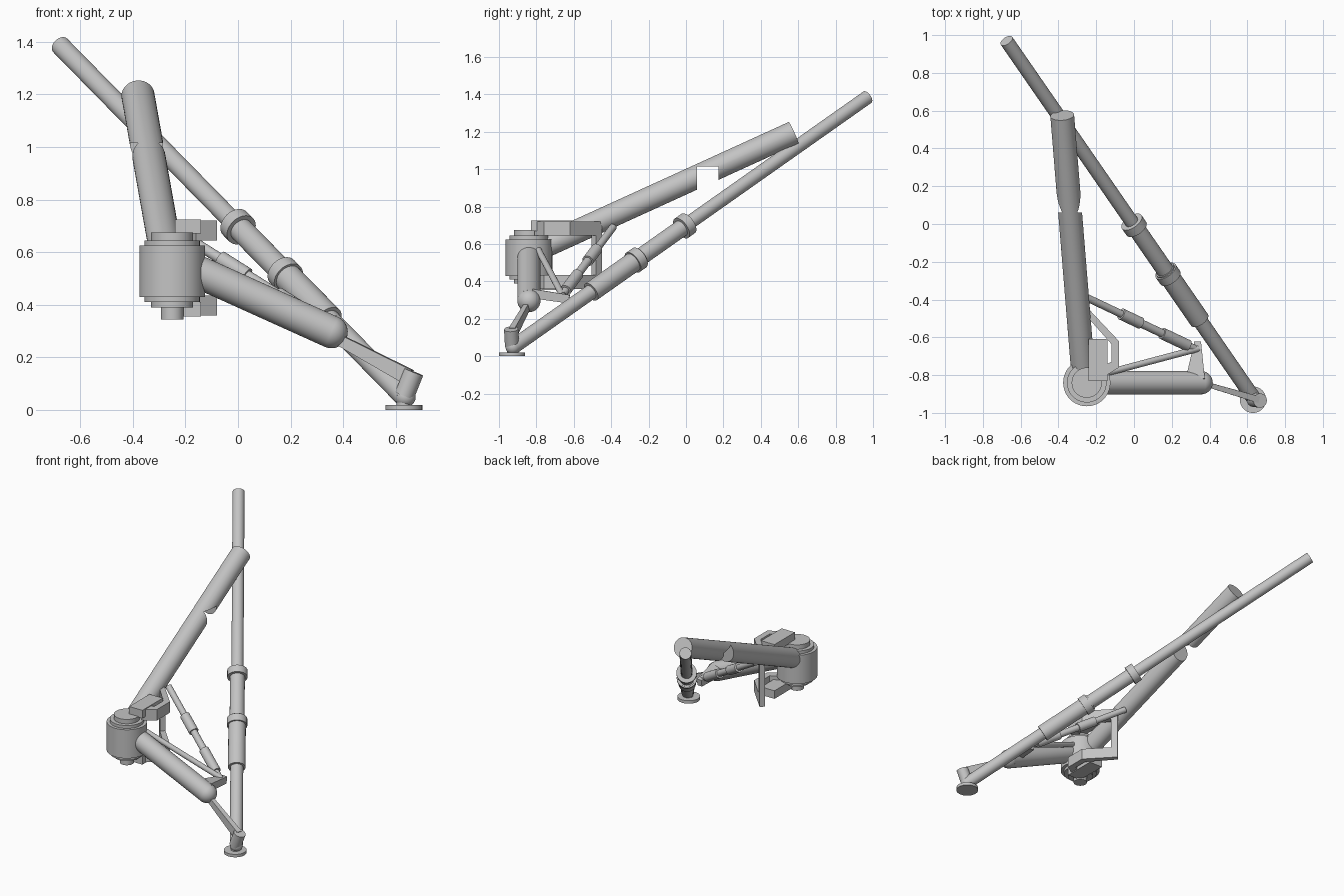
import bpy, bmesh, math
from mathutils import Vector

default = bpy.data.objects.get("Cube")
if default:
    bpy.data.objects.remove(default, do_unlink=True)

grey = bpy.data.materials.new("plain_grey")
grey.use_nodes = True
COLOUR = (0.55, 0.55, 0.55, 1)
grey.diffuse_color = COLOUR
grey.node_tree.nodes["Principled BSDF"].inputs["Base Color"].default_value = COLOUR


def finish(name, bm, smooth=True):
    bmesh.ops.recalc_face_normals(bm, faces=bm.faces)
    mesh = bpy.data.meshes.new(name)
    bm.to_mesh(mesh)
    bm.free()
    mesh.materials.append(grey)
    ob = bpy.data.objects.new(name, mesh)
    bpy.context.collection.objects.link(ob)
    bpy.ops.object.select_all(action='DESELECT')
    ob.select_set(True)
    bpy.context.view_layer.objects.active = ob
    if smooth:
        bpy.ops.object.shade_smooth_by_angle(angle=math.radians(35))
    return ob


def tube(name, a, b, r, sides=40):
    """Solid cylinder between two points."""
    a, b = Vector(a), Vector(b)
    bm = bmesh.new()
    bmesh.ops.create_cone(bm, cap_ends=True, segments=sides, radius1=r, radius2=r, depth=(b - a).length)
    turn = (b - a).to_track_quat('Z', 'Y').to_matrix().to_4x4()
    bmesh.ops.transform(bm, matrix=turn, verts=bm.verts)
    bmesh.ops.translate(bm, vec=(a + b) / 2, verts=bm.verts)
    return finish(name, bm)


def prism(name, outline, z0, z1):
    """Plan outline raised from z0 to z1."""
    bm = bmesh.new()
    face = bm.faces.new([bm.verts.new((x, y, z0)) for x, y in outline])
    up = bmesh.ops.extrude_face_region(bm, geom=[face])["geom"]
    bmesh.ops.translate(bm, vec=(0, 0, z1 - z0), verts=[v for v in up if isinstance(v, bmesh.types.BMVert)])
    return finish(name, bm, False)


def box(name, x0, x1, y0, y1, z0, z1):
    return prism(name, [(x0, y0), (x1, y0), (x1, y1), (x0, y1)], z0, z1)


def ball(name, centre, r):
    bm = bmesh.new()
    bmesh.ops.create_uvsphere(bm, u_segments=32, v_segments=16, radius=r)
    bmesh.ops.translate(bm, vec=centre, verts=bm.verts)
    return finish(name, bm)


def bar(name, a, b, size_a, size_b):
    """Tapered rectangular bar; sizes are (width, height)."""
    a, b = Vector(a), Vector(b)
    side = (b - a).cross(Vector((0, 0, 1))).normalized()
    up = side.cross(b - a).normalized()
    bm = bmesh.new()
    rings = []
    for p, (w, h) in ((a, size_a), (b, size_b)):
        rings.append([bm.verts.new(p + side * w / 2 * i + up * h / 2 * j)
                      for i, j in ((-1, -1), (1, -1), (1, 1), (-1, 1))])
    for ring in rings:
        bm.faces.new(ring)
    for k in range(4):
        n = (k + 1) % 4
        bm.faces.new((rings[0][k], rings[0][n], rings[1][n], rings[1][k]))
    return finish(name, bm, False)


# Stepped drum on its pin
DX, DY = -0.25, -0.84
for part, r, low, high in (("drum", 0.125, 0.43, 0.625), ("drum_step", 0.105, 0.41, 0.645),
                           ("drum_inner_step", 0.08, 0.39, 0.675), ("drum_pin", 0.043, 0.345, 0.4)):
    tube(part, (DX, DY, low), (DX, DY, high), r, 48)

# Upper tube with a square notch cut from its underside
upper = tube("upper_tube", (-0.265, DY, 0.55), (-0.38, 0.575, 1.195), 0.063)
cutter = box("notch_cutter", -0.6, -0.1, 0.06, 0.175, 0.8, 1.015)
cutter.hide_render = True
cut = upper.modifiers.new("notch", 'BOOLEAN')
cut.operation = 'DIFFERENCE'
cut.solver = 'EXACT'
cut.object = cutter
bpy.ops.object.select_all(action='DESELECT')
upper.select_set(True)
bpy.context.view_layer.objects.active = upper
bpy.ops.object.modifier_apply(modifier=cut.name)
bpy.data.objects.remove(cutter, do_unlink=True)

# Lower arm with a rounded end
ELBOW = (0.355, -0.84, 0.297)
tube("lower_arm", (DX, DY, 0.57), ELBOW, 0.062)
ball("arm_end", ELBOW, 0.062)

# Long telescopic strut
foot, tip = Vector((0.635, -0.925, 0.05)), Vector((-0.675, 0.97, 1.385))
def along(t):
    return foot.lerp(tip, t)
for part, t0, t1, r in (("strut_lower", 0, 0.25, 0.04), ("strut_sleeve", 0.22, 0.36, 0.054),
                        ("strut_middle", 0.35, 0.49, 0.046), ("strut_upper", 0.48, 1, 0.037),
                        ("lower_collar", 0.338, 0.357, 0.063), ("upper_collar", 0.475, 0.494, 0.063)):
    tube(part, along(t0), along(t1), r)
ball("strut_foot_joint", foot, 0.04)

# Foot, ankle and the link to the arm
tube("foot_disc", (0.63, -0.93, 0), (0.63, -0.93, 0.02), 0.07)
tube("foot_pin", (0.63, -0.93, 0.01), (0.63, -0.93, 0.07), 0.027)
tube("ankle", (0.632, -0.93, 0.055), (0.668, -0.935, 0.145), 0.038)
bar("link_bar", (0.37, -0.845, 0.275), (0.65, -0.927, 0.125), (0.025, 0.04), (0.035, 0.06))

# Matching brackets above and below the drum, joined by a plate
hook = [(-0.16, -0.81), (-0.08, -0.76), (-0.08, -0.62), (-0.24, -0.45),
        (-0.24, -0.50), (-0.12, -0.635), (-0.12, -0.73), (-0.18, -0.76)]
for level, s in (("upper", 1), ("lower", -1)):
    def z(h):
        return 0.54 + s * h
    prism(level + "_hook", hook, z(0.105), z(0.18))
    box(level + "_block", -0.24, -0.14, -0.83, -0.61, z(0.13), z(0.185))
prism("bracket_plate", [(-0.24, -0.45), (-0.21, -0.482), (-0.235, -0.505), (-0.262, -0.475)], 0.36, 0.72)

# Piston between the upper tube and the arm bracket
head, base = Vector((-0.25, -0.39, 0.69)), Vector((0.32, -0.66, 0.33))
for part, t0, t1, r in (("piston_rod", 0, 1, 0.02), ("piston_collar", 0.32, 0.5, 0.031),
                        ("piston_body", 0.45, 0.75, 0.022), ("piston_base", 0.7, 0.94, 0.031)):
    tube(part, head.lerp(base, t0), head.lerp(base, t1), r, 24)

# Thin tie rod and the wedge holding both rods to the arm
tube("tie_rod", (-0.15, -0.79, 0.57), (0.34, -0.66, 0.325), 0.017, 24)
bar("arm_wedge", (0.325, -0.82, 0.335), (0.337, -0.625, 0.305), (0.1, 0.05), (0.035, 0.045))
